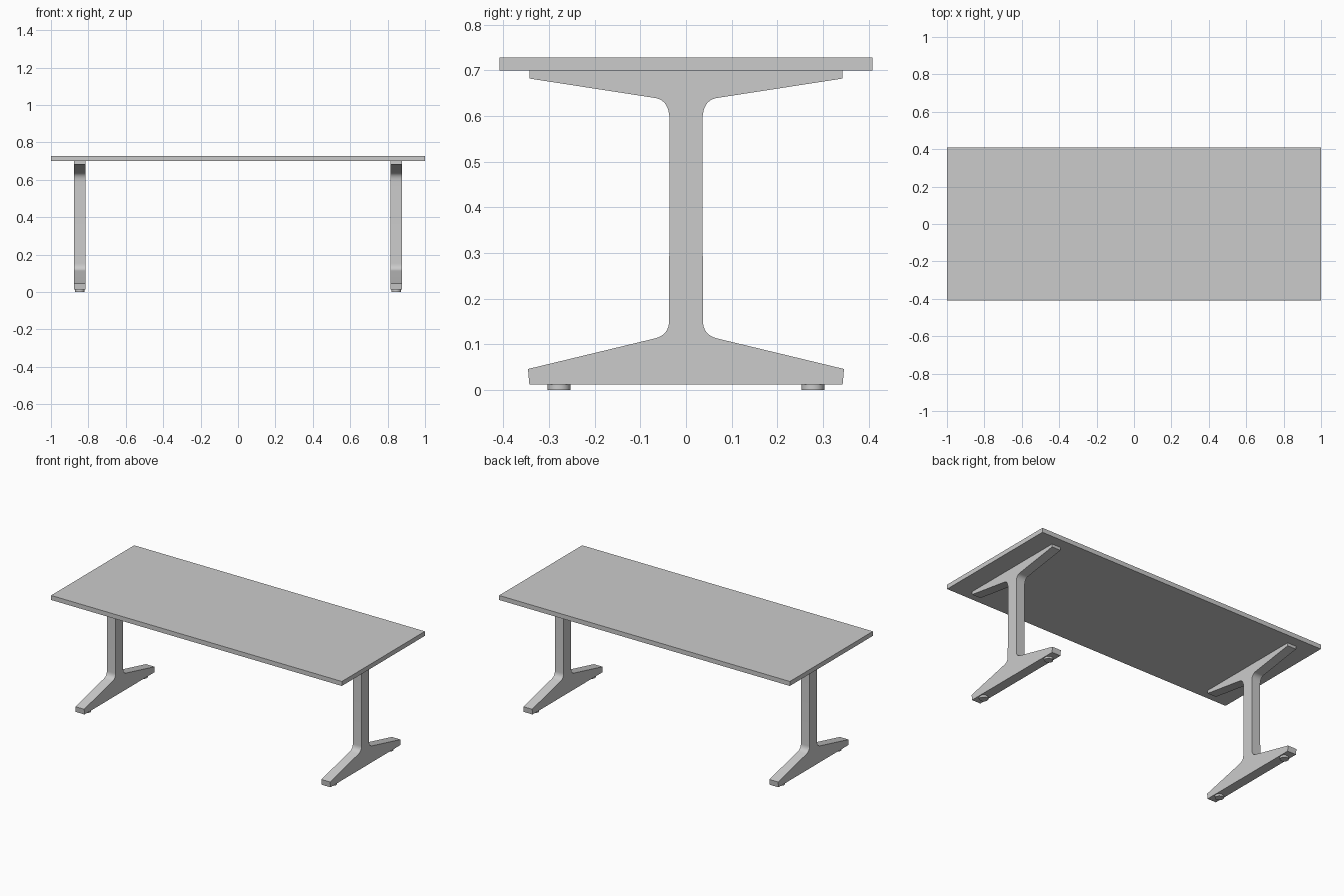
import bpy
import bmesh
from mathutils import Vector

if "Cube" in bpy.data.objects:
    bpy.data.objects.remove(bpy.data.objects["Cube"])

LEG_X = 0.846
LEG_WIDTH = 0.06


def curve(a, corner, b, steps=8):
    """Rounded corner between a and b as a quadratic curve."""
    a, c, b = Vector(a), Vector(corner), Vector(b)
    pts = []
    for i in range(steps + 1):
        t = i / steps
        pts.append(tuple(a * (1 - t) ** 2 + c * 2 * t * (1 - t) + b * t ** 2))
    return pts


def smooth(obj):
    bpy.ops.object.select_all(action='DESELECT')
    obj.select_set(True)
    bpy.context.view_layer.objects.active = obj
    bpy.ops.object.shade_smooth_by_angle()


def leg(name, x):
    # Half profile in (y, z), mirrored to the full I shape
    half = [(0.343, 0.012), (0.346, 0.046)]
    half += curve((0.068, 0.113), (0.037, 0.121), (0.037, 0.152))
    half += curve((0.036, 0.583), (0.034, 0.632), (0.065, 0.639))
    half += [(0.343, 0.682), (0.343, 0.70)]
    outline = half + [(-y, z) for y, z in reversed(half)]
    bm = bmesh.new()
    face = bm.faces.new([bm.verts.new((x - LEG_WIDTH / 2, y, z)) for y, z in outline])
    ext = bmesh.ops.extrude_face_region(bm, geom=[face])
    verts = [g for g in ext['geom'] if isinstance(g, bmesh.types.BMVert)]
    bmesh.ops.translate(bm, vec=(LEG_WIDTH, 0, 0), verts=verts)
    bmesh.ops.recalc_face_normals(bm, faces=bm.faces)
    mesh = bpy.data.meshes.new(name)
    bm.to_mesh(mesh)
    bm.free()
    obj = bpy.data.objects.new(name, mesh)
    bpy.context.collection.objects.link(obj)
    smooth(obj)


# Table top
bpy.ops.mesh.primitive_cube_add(size=1, location=(0, 0, 0.714))
top = bpy.context.object
top.name = "table_top"
top.scale = (2, 0.816, 0.028)
bpy.ops.object.transform_apply(location=False, rotation=False, scale=True)

# Legs with round glides underneath
for side, sx in (("left", -1), ("right", 1)):
    leg(side + "_leg", sx * LEG_X)
    for end, sy in (("front", -1), ("back", 1)):
        bpy.ops.mesh.primitive_cylinder_add(vertices=32, radius=0.025, depth=0.012,
                                            location=(sx * LEG_X, sy * 0.278, 0.006))
        glide = bpy.context.object
        glide.name = f"{side}_{end}_glide"
        smooth(glide)
